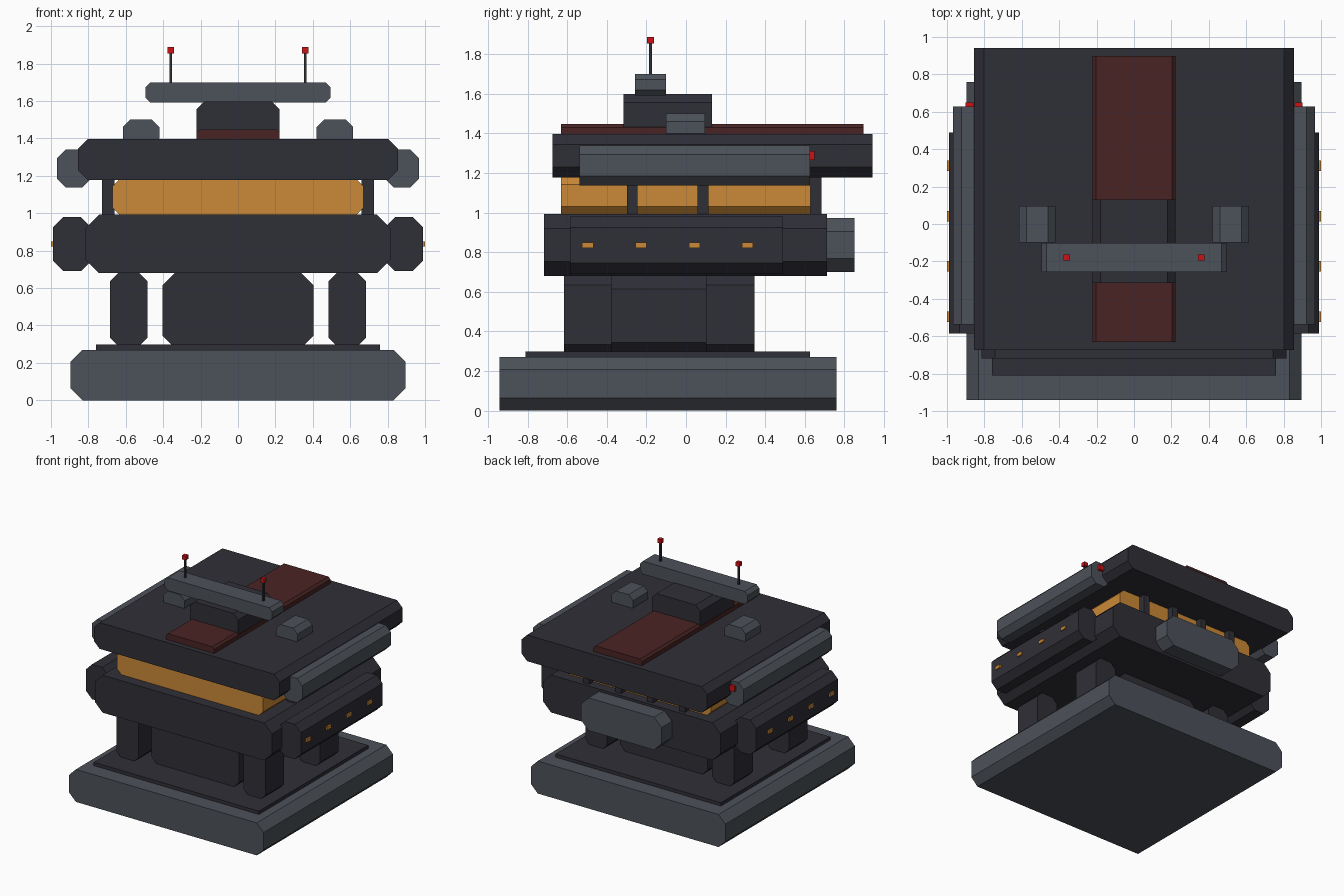
import bpy

if "Cube" in bpy.data.objects:
    bpy.data.objects.remove(bpy.data.objects["Cube"])


def material(name, rgb):
    m = bpy.data.materials.new(name)
    m.diffuse_color = (*rgb, 1)
    m.use_nodes = True
    m.node_tree.nodes["Principled BSDF"].inputs["Base Color"].default_value = m.diffuse_color
    return m


DARK = material("dark hull", (0.028, 0.028, 0.038))
GREY = material("steel grey", (0.073, 0.083, 0.1))
AMBER = material("amber glass", (0.6, 0.25, 0.038))
MAROON = material("maroon stripe", (0.068, 0.017, 0.017))
RED = material("red lamp", (0.6, 0.006, 0.008))


def block(name, mat, x, y, z, c=0.0):
    """Bar running along y whose front outline is a box with corners cut by c."""
    (x0, x1), (y0, y1), (z0, z1) = x, y, z
    if c:
        outline = [(x0 + c, z0), (x1 - c, z0), (x1, z0 + c), (x1, z1 - c),
                   (x1 - c, z1), (x0 + c, z1), (x0, z1 - c), (x0, z0 + c)]
    else:
        outline = [(x0, z0), (x1, z0), (x1, z1), (x0, z1)]
    n = len(outline)
    verts = [(px, py, pz) for py in (y0, y1) for px, pz in outline]
    faces = [tuple(range(n)), tuple(range(2 * n - 1, n - 1, -1))]
    faces += [(i, i + n, (i + 1) % n + n, (i + 1) % n) for i in range(n)]
    mesh = bpy.data.meshes.new(name)
    mesh.from_pydata(verts, [], faces)
    mesh.materials.append(mat)
    obj = bpy.data.objects.new(name, mesh)
    bpy.context.collection.objects.link(obj)
    return obj


def centred(name, mat, half, y, z, c=0.0):
    return block(name, mat, (-half, half), y, z, c)


def pair(name, mat, x, y, z, c=0.0):
    """The same block on the right and the left."""
    block(name + "_right", mat, x, y, z, c)
    block(name + "_left", mat, (-x[1], -x[0]), y, z, c)


# Base and lower storey
centred("base", GREY, 0.895, (-0.942, 0.76), (0, 0.27), 0.063)
centred("base_plate", DARK, 0.76, (-0.81, 0.627), (0.26, 0.298))
centred("core", DARK, 0.403, (-0.56, 0.29), (0.28, 0.68), 0.065)
for tag, y in (("front", (-0.617, -0.375)), ("back", (0.10, 0.345))):
    pair(tag + "_leg", DARK, (0.483, 0.685), y, (0.285, 0.685), 0.05)

# Middle storey with side pods and rear box
centred("middle_hull", DARK, 0.815, (-0.718, 0.713), (0.68, 0.992), 0.072)
pair("side_pod", DARK, (0.785, 0.988), (-0.585, 0.49), (0.69, 0.98), 0.055)
for i in range(4):
    y = -0.496 + 0.269 * i
    pair(f"pod_light_{i}", AMBER, (0.97, 1.0), (y - 0.028, y + 0.028), (0.822, 0.85))
centred("rear_box", GREY, 0.37, (0.70, 0.85), (0.70, 0.972), 0.068)

# Window band and its pillars
centred("window_band", AMBER, 0.672, (-0.63, 0.628), (0.99, 1.182), 0.04)
for i, y in enumerate((-0.272, 0.086)):
    pair(f"side_pillar_{i}", DARK, (0.66, 0.727), (y - 0.027, y + 0.027), (0.985, 1.185))
for i, x in enumerate((0.147, 0.44)):
    pair(f"back_pillar_{i}", DARK, (x - 0.028, x + 0.028), (0.62, 0.683), (0.985, 1.185))

# Roof, side rails and tail lamps
centred("roof", DARK, 0.855, (-0.673, 0.942), (1.178, 1.396), 0.052)
pair("roof_rail", GREY, (0.785, 0.968), (-0.538, 0.627), (1.138, 1.34), 0.047)
pair("tail_lamp", RED, (0.857, 0.9), (0.62, 0.65), (1.265, 1.31))

# Roof stripe, turret and small vents
centred("roof_stripe", MAROON, 0.222, (-0.63, 0.897), (1.37, 1.448), 0.018)
centred("roof_turret", DARK, 0.222, (-0.315, 0.132), (1.39, 1.598), 0.043)
pair("roof_vent", GREY, (0.42, 0.616), (-0.1, 0.097), (1.36, 1.5), 0.04)

# Crossbar with two antennas
centred("crossbar", GREY, 0.495, (-0.257, -0.102), (1.592, 1.7), 0.027)
pair("antenna", DARK, (0.353, 0.367), (-0.186, -0.172), (1.69, 1.86))
pair("antenna_tip", RED, (0.343, 0.377), (-0.196, -0.162), (1.854, 1.888))
